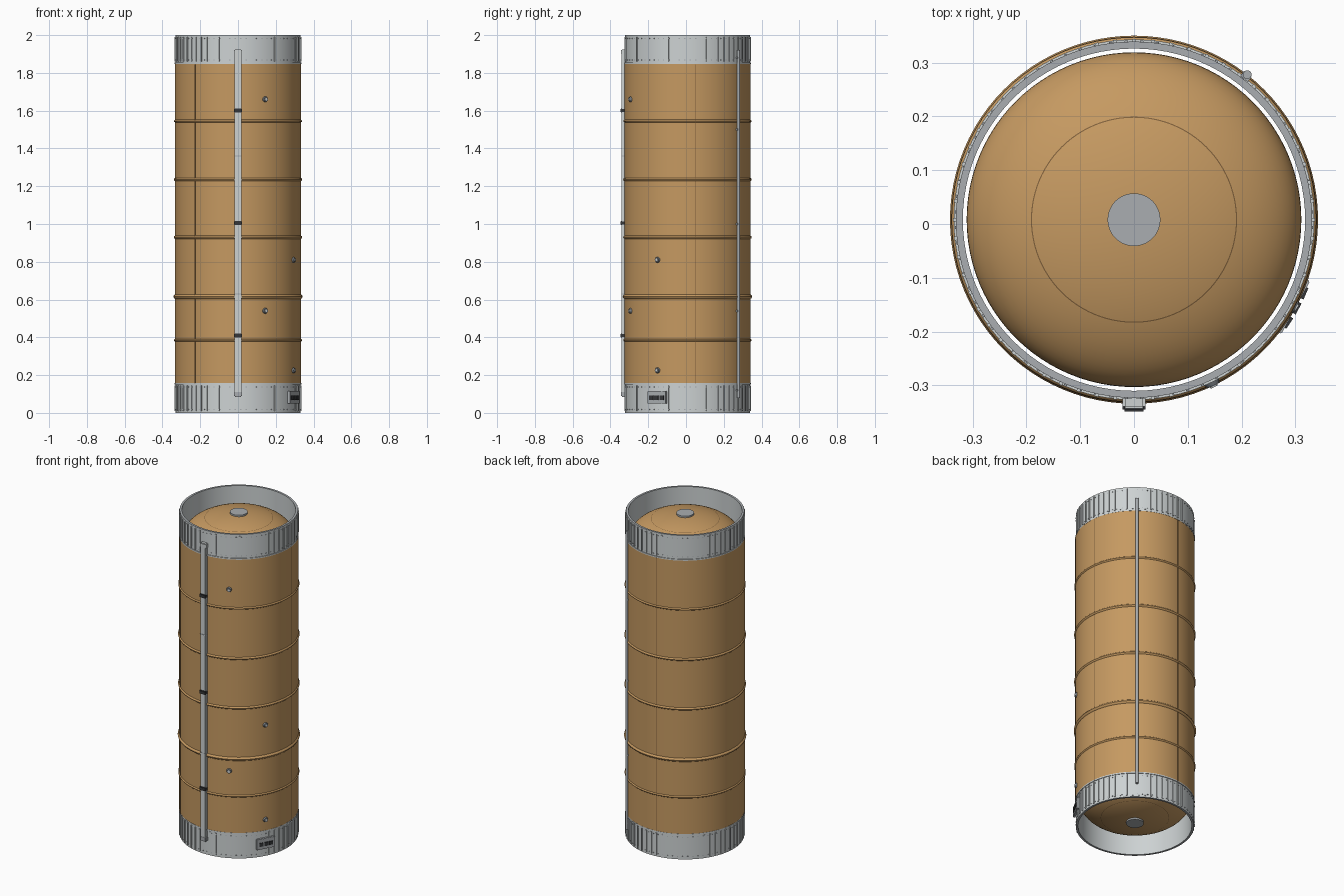
import bpy, bmesh, math
from mathutils import Matrix, Vector

cube = bpy.data.objects.get("Cube")
if cube:
    bpy.data.objects.remove(cube, do_unlink=True)

CY = 0.008        # the tank axis sits slightly behind the centre
R_BODY, R_SKIRT, R_IN = 0.334, 0.331, 0.318
SEG = 96


def material(name, r, g, b):
    m = bpy.data.materials.new(name)
    m.use_nodes = True
    m.diffuse_color = (r, g, b, 1)
    m.node_tree.nodes["Principled BSDF"].inputs["Base Color"].default_value = (r, g, b, 1)
    return m


ORANGE = material("foam orange", 0.56, 0.32, 0.12)
SEAM = material("seam brown", 0.22, 0.12, 0.045)
LIGHT = material("light grey", 0.61, 0.645, 0.65)
MID = material("mid grey", 0.40, 0.423, 0.44)
STEEL = material("steel grey", 0.20, 0.22, 0.24)
DARK = material("dark grey", 0.035, 0.037, 0.04)


def finish(name, bm, *mats):
    bmesh.ops.recalc_face_normals(bm, faces=bm.faces)
    mesh = bpy.data.meshes.new(name)
    bm.to_mesh(mesh)
    bm.free()
    for m in mats:
        mesh.materials.append(m)
    for p in mesh.polygons:
        p.use_smooth = True
    mesh.set_sharp_from_angle(angle=math.radians(32))
    obj = bpy.data.objects.new(name, mesh)
    bpy.context.collection.objects.link(obj)
    return obj


def lathe(name, profile, *mats, closed=False):
    """Spin (radius, z) points around the tank axis."""
    bm = bmesh.new()
    pts = profile + profile[:1] if closed else profile
    verts = [bm.verts.new((r, CY, z)) for r, z in pts]
    edges = [bm.edges.new(pair) for pair in zip(verts, verts[1:])]
    bmesh.ops.spin(bm, geom=verts + edges, cent=(0, CY, 0), axis=(0, 0, 1),
                   angle=math.tau, steps=SEG)
    bmesh.ops.remove_doubles(bm, verts=bm.verts, dist=1e-5)
    return finish(name, bm, *mats)


def place(az, r, z):
    """Frame on the wall: -y points outward, azimuth runs from front to left."""
    a = math.radians(az)
    return (Matrix.Translation((r * math.sin(a), CY - r * math.cos(a), z))
            @ Matrix.Rotation(a, 4, 'Z'))


def wall_boxes(name, spots, size, mat, bevel=0):
    bm = bmesh.new()
    for az, r, z in spots:
        bmesh.ops.create_cube(bm, size=1,
                              matrix=place(az, r, z) @ Matrix.Diagonal((*size, 1)))
    if bevel:
        bmesh.ops.bevel(bm, geom=bm.edges[:], offset=bevel, segments=2, affect='EDGES')
    return finish(name, bm, mat)


def wall_studs(name, spots, r1, r2, depth, mat):
    bm = bmesh.new()
    for az, r, z in spots:
        bmesh.ops.create_cone(bm, cap_ends=True, segments=16, radius1=r1, radius2=r2,
                              depth=depth,
                              matrix=place(az, r, z) @ Matrix.Rotation(math.pi / 2, 4, 'X'))
    return finish(name, bm, mat)


# Body shell with raised weld rings
outer = [(R_BODY, 0.155)]
for z, h in ((0.385, 0.005), (0.615, 0.008), (0.93, 0.006), (1.235, 0.006), (1.545, 0.005)):
    w = h * 1.4
    outer += [(R_BODY, z - w), (R_BODY + h * 0.7, z - w * 0.6), (R_BODY + h, z),
              (R_BODY + h * 0.7, z + w * 0.6), (R_BODY, z + w)]
outer += [(R_BODY, 1.85), (R_IN, 1.85), (R_IN, 0.155)]
lathe("body_shell", outer, ORANGE, closed=True)

# Inner tank with domed ends
A, H = 0.311, 0.145


def dome(base, sign, r):
    return base + sign * H * math.sqrt(max(0, 1 - (r / A) ** 2))


angles = [math.pi / 2 * i / 20 for i in range(21)]
top = [(A * math.sin(t), dome(1.835, 1, A * math.sin(t))) for t in angles]
bottom = [(A * math.sin(t), dome(0.17, -1, A * math.sin(t))) for t in reversed(angles)]
lathe("domed_tank", top + bottom, ORANGE)

for label, base, sign in (("top", 1.835, 1), ("bottom", 0.17, -1)):
    # Round hatch and circular seam on each dome
    apex = dome(base, sign, 0)
    lathe(label + "_hatch", [(0, apex + sign * 0.008), (0.049, apex + sign * 0.008),
                             (0.049, apex - sign * 0.006)], MID)
    lathe(label + "_dome_seam", [(r, dome(base, sign, r) + sign * 0.0012)
                                 for r in (0.1895, 0.1915)], SEAM)

# End skirts with stringers and rivet rows
ribs = [i * 6 for i in range(60)]
ribs = [a for a in ribs if not (14 < a < 34 or 38 < a < 64 or 192 < a < 230 or a == 0)]
for label, z0, z1 in (("top", 1.85, 2.0), ("bottom", 0.0, 0.155)):
    lip = 0.018
    skirt = lathe(label + "_skirt",
                  [(R_IN, z0), (R_SKIRT, z0), (R_SKIRT, z1), (R_IN, z1)],
                  LIGHT, MID, closed=True)
    for p in skirt.data.polygons:
        p.material_index = 1 if abs(p.normal.z) > 0.7 else 0
    mid = (z0 + z1) / 2
    wall_boxes(label + "_skirt_stringers", [(a, R_SKIRT + 0.0015, mid) for a in ribs],
               (0.007, 0.007, z1 - z0 - lip), LIGHT)
    wall_boxes(label + "_skirt_rivets",
               [(a * 5 + 2.5, R_SKIRT, z) for a in range(72)
                for z in (z0 + lip, z1 - lip)], (0.006, 0.004, 0.004), MID)
    edge = z0 if label == "top" else z1
    lathe(label + "_skirt_flange", [(R_BODY - 0.004, edge - 0.004), (R_BODY + 0.001, edge - 0.004),
                                    (R_BODY + 0.001, edge + 0.004), (R_BODY - 0.004, edge + 0.004)],
          LIGHT, closed=True)

# Vertical panel seams
wall_boxes("panel_seams", [(az, R_BODY, 1.0) for az in (97, 186, 317)],
           (0.004, 0.003, 1.69), SEAM)

# Front cable tunnel with end caps, joints and brackets
wall_boxes("cable_tunnel", [(0, 0.338, 1.005)], (0.036, 0.022, 1.80), LIGHT, 0.003)
wall_boxes("tunnel_top_cap", [(0, 0.339, 1.91)], (0.042, 0.024, 0.03), LIGHT, 0.004)
wall_boxes("tunnel_bottom_cap", [(0, 0.339, 0.1)], (0.04, 0.024, 0.03), MID, 0.004)
wall_boxes("tunnel_joints", [(0, 0.339, z) for z in (0.63, 1.36)],
           (0.037, 0.0225, 0.004), MID)
wall_boxes("tunnel_brackets", [(0, 0.343, z) for z in (0.41, 1.005, 1.6)],
           (0.042, 0.026, 0.022), DARK, 0.003)

# Rear feed pipe with clips
bm = bmesh.new()
bmesh.ops.create_cone(bm, cap_ends=True, segments=16, radius1=0.008, radius2=0.008,
                      depth=1.84, matrix=place(142, 0.342, 1.0))
finish("feed_pipe", bm, MID)
wall_boxes("pipe_clips", [(142, 0.338, z) for z in (0.12, 0.54, 1.0, 1.5, 1.88)],
           (0.018, 0.012, 0.01), MID)

# Small vent nozzles
vents = [(25.6, 1.66), (25.6, 0.54), (61.5, 0.81), (61.5, 0.225)]
wall_studs("vent_bases", [(a, R_BODY + 0.002, z) for a, z in vents], 0.017, 0.012, 0.012, STEEL)
wall_studs("vent_caps", [(a, R_BODY + 0.008, z) for a, z in vents], 0.008, 0.007, 0.006, LIGHT)

# Connector panel on the lower skirt
wall_boxes("connector_panel", [(61.5, 0.335, 0.082)], (0.112, 0.014, 0.066), MID, 0.002)
wall_boxes("connector_sockets", [(61.5 + d, 0.342, 0.08) for d in (-5.2, 0, 5.2)],
           (0.023, 0.012, 0.022), DARK)
